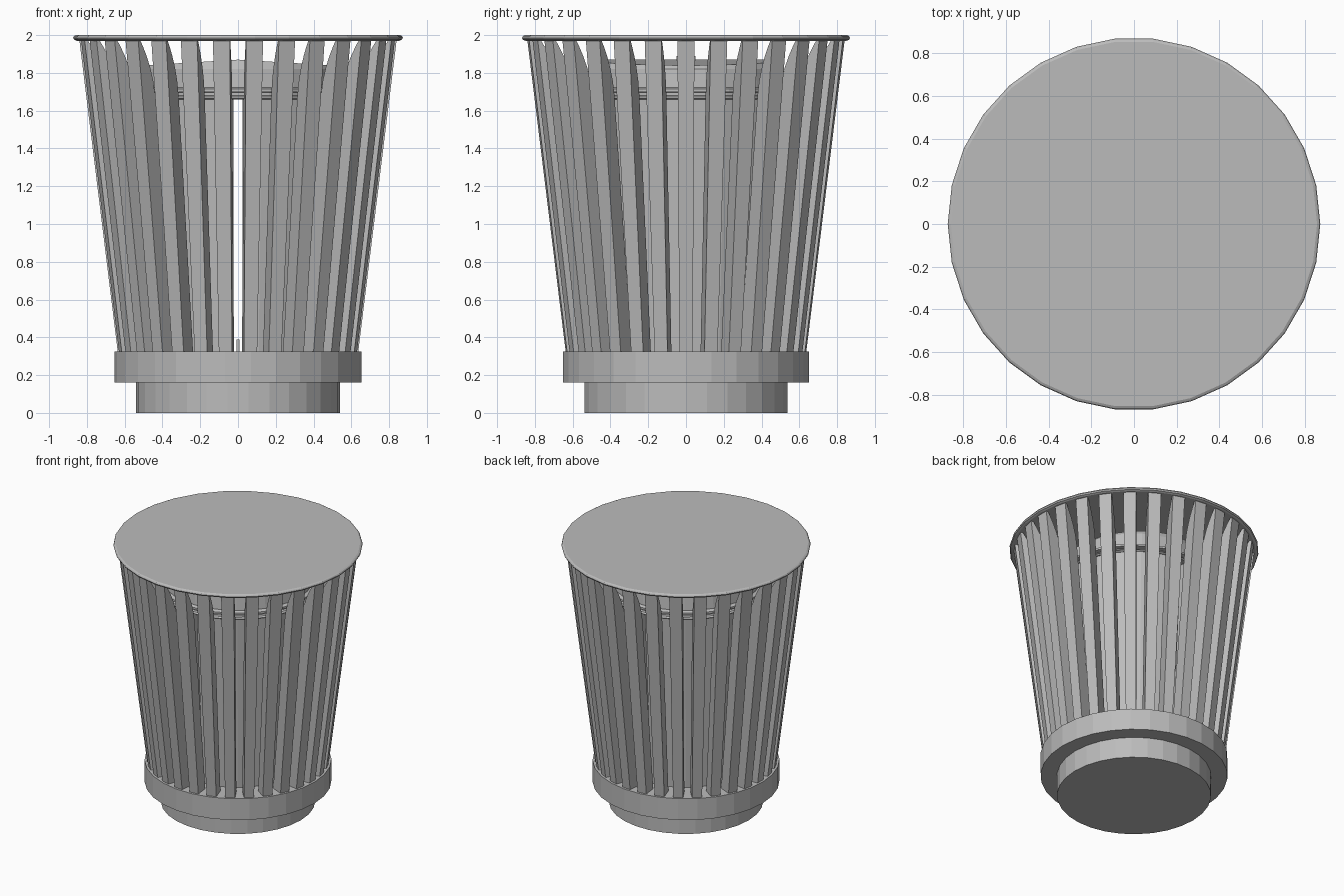
import bpy, bmesh
from math import sin, cos, pi, radians
from mathutils import Matrix

SIDES = 30

cube = bpy.data.objects.get("Cube")
if cube:
    bpy.data.objects.remove(cube, do_unlink=True)

grey = bpy.data.materials.new("light_grey_metal")
grey.use_nodes = True
colour = (0.5, 0.5, 0.5, 1)
grey.diffuse_color = colour
grey.node_tree.nodes["Principled BSDF"].inputs["Base Color"].default_value = colour


def finish(name, bm):
    bmesh.ops.recalc_face_normals(bm, faces=bm.faces)
    mesh = bpy.data.meshes.new(name)
    bm.to_mesh(mesh)
    bm.free()
    mesh.materials.append(grey)
    ob = bpy.data.objects.new(name, mesh)
    bpy.context.collection.objects.link(ob)
    return ob


def loft(bm, rings):
    """Closed solid through rings of equal point count."""
    loops = [[bm.verts.new(p) for p in ring] for ring in rings]
    n = len(loops[0])
    for a, b in zip(loops, loops[1:]):
        for i in range(n):
            j = (i + 1) % n
            bm.faces.new((a[i], a[j], b[j], b[i]))
    bm.faces.new(loops[0][::-1])
    bm.faces.new(loops[-1])


def turned(name, profile):
    """Round solid from (radius, height) pairs."""
    bm = bmesh.new()
    loft(bm, [[(r * cos(2 * pi * i / SIDES), r * sin(2 * pi * i / SIDES), z)
               for i in range(SIDES)] for r, z in profile])
    return finish(name, bm)


def half_round(name, side, profile, gap, slope=0.0):
    """Half-round solid on one side of x = 0; the last ring slopes outwards."""
    rings = []
    for k, (r, z) in enumerate(profile):
        drop = slope if k == len(profile) - 1 else 0
        ring = []
        for i in range(17):
            a = -pi / 2 + pi * i / 16
            x = gap + (r - gap) * cos(a)
            ring.append((side * x, r * sin(a), z - drop * x))
        rings.append(ring)
    bm = bmesh.new()
    loft(bm, rings)
    return finish(name, bm)


def box(name, centre, size):
    bm = bmesh.new()
    bmesh.ops.create_cube(bm, size=1, matrix=Matrix.Translation(centre)
                          @ Matrix.Diagonal((*size, 1)))
    return finish(name, bm)


# Stepped base and flat top cover with a rounded edge
turned("foot", [(0.54, 0), (0.54, 0.16)])
turned("base_ring", [(0.655, 0.16), (0.655, 0.325)])
turned("top_cover", [(0.855, 1.97), (0.868, 1.976), (0.873, 1.986),
                     (0.868, 1.995), (0.858, 2.0)])


# Leaning slats: straight outside, inner edge curving out to meet the cover
def slat_section(z):
    t = (z - 0.31) / (1.975 - 0.31)
    outer = 0.635 + 0.205 * t
    curve = max(0, (z - 1.68) / 0.295)
    inner = outer - 0.1 + 0.085 * curve ** 2
    half = 0.035 + 0.01 * t
    return [(inner, -half, z), (outer, -half, z), (outer, half, z), (inner, half, z)]


bm = bmesh.new()
heights = (0.31, 1.68, 1.76, 1.83, 1.89, 1.94, 1.975)
for i in range(SIDES):
    turn = Matrix.Rotation(2 * pi * i / SIDES, 3, 'Z')
    before = len(bm.verts)
    loft(bm, [slat_section(z) for z in heights])
    bm.verts.ensure_lookup_table()
    bmesh.ops.rotate(bm, verts=bm.verts[before:], cent=(0, 0, 0), matrix=turn)
finish("slats", bm)

# Two half-round inner bins with a narrow gap between, each with a sloping lid
for side, word in ((1, "left"), (-1, "right")):
    half_round(word + "_inner_bin", side, [(0.46, 0.325), (0.54, 1.66)], 0.025)
    half_round(word + "_bin_lid", side,
               [(0.53, 1.72), (0.52, 1.82), (0.5, 1.87)], 0.0, 0.06)
    box(word + "_lid_handle", (side * 0.05, 0, 1.875), (0.02, 0.1, 0.03))

# Double rim that carries the lids
turned("bin_rim", [(0.55, 1.66), (0.56, 1.668), (0.55, 1.678), (0.53, 1.68),
                   (0.53, 1.695), (0.56, 1.70), (0.56, 1.715), (0.54, 1.722)])

# Small divider between the bins
box("bin_divider", (0, 0, 0.357), (0.016, 0.8, 0.065))
